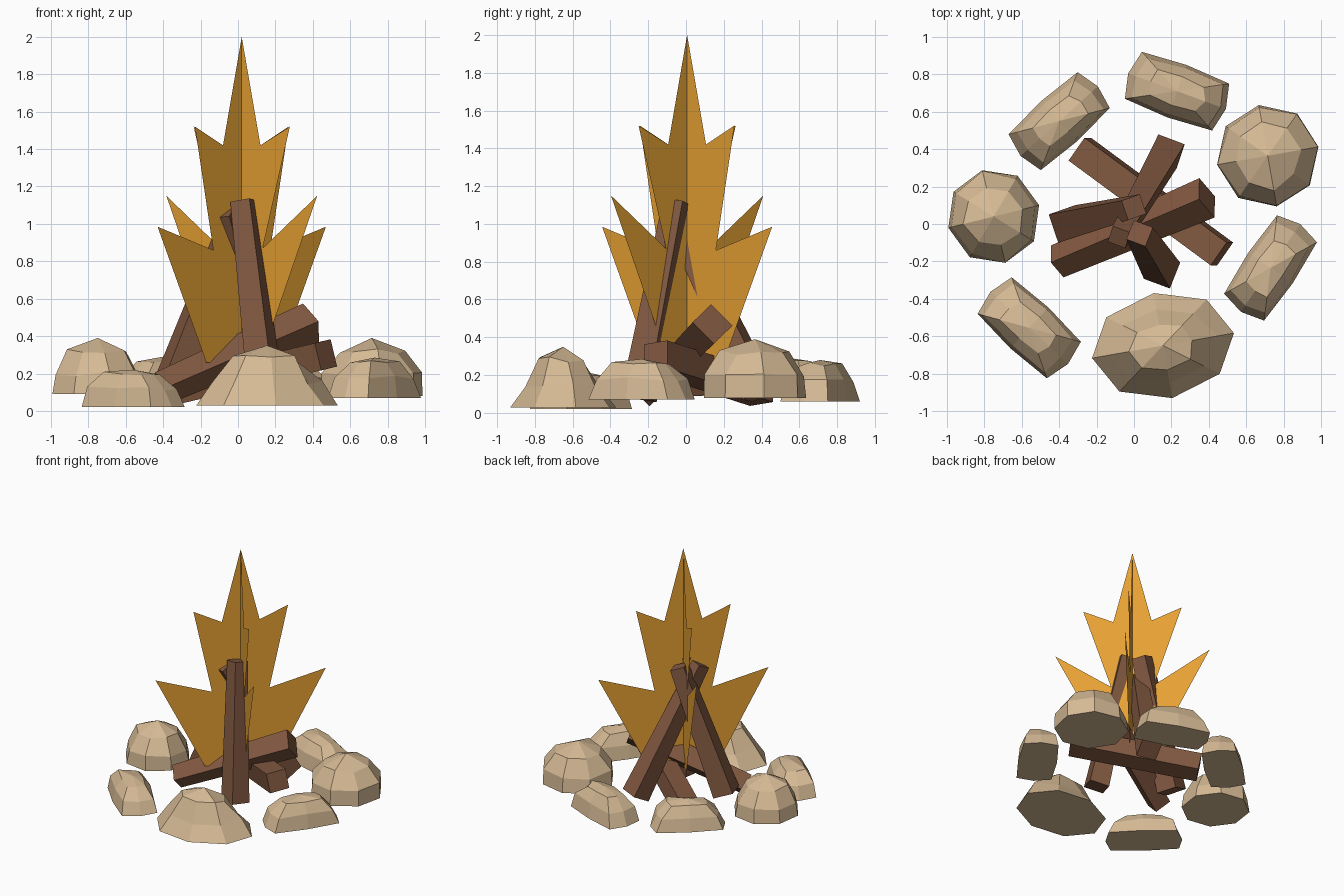
import bpy, bmesh, math, random
from mathutils import Vector, Matrix

if "Cube" in bpy.data.objects:
    bpy.data.objects.remove(bpy.data.objects["Cube"])

random.seed(4)


def material(name, rgb):
    m = bpy.data.materials.new(name)
    m.diffuse_color = (*rgb, 1)
    m.use_nodes = True
    m.node_tree.nodes["Principled BSDF"].inputs["Base Color"].default_value = m.diffuse_color
    return m


STONE = material("tan stone", (0.67, 0.49, 0.30))
WOOD = material("brown wood", (0.22, 0.098, 0.052))
FIRE = material("orange flame", (0.80, 0.36, 0.035))


def finish(name, bm, mat, fix_normals=True):
    if fix_normals:
        bmesh.ops.recalc_face_normals(bm, faces=bm.faces[:])
    me = bpy.data.meshes.new(name)
    bm.to_mesh(me)
    bm.free()
    me.materials.append(mat)
    ob = bpy.data.objects.new(name, me)
    bpy.context.collection.objects.link(ob)
    return ob


# Flame: two crossed flat sheets, each a mirrored jagged outline
def flame(name, half, angle):
    bm = bmesh.new()
    outline = half + [(-s, z) for s, z in reversed(half) if s > 0]
    a = math.radians(angle)
    k = math.sqrt(2)
    bm.faces.new([bm.verts.new((0.02 + s * k * math.cos(a), 0.006 + s * k * math.sin(a), z))
                  for s, z in outline])
    finish(name, bm, FIRE, False)


flame("flame_wide", [(0, 2.0), (0.10, 1.42), (0.25, 1.52), (0.152, 0.86),
                     (0.45, 0.985), (0.19, 0.26)], 45)
flame("flame_narrow", [(0, 2.0), (0.10, 1.42), (0.257, 1.52), (0.112, 0.87),
                       (0.403, 1.15), (0.09, 0.24)], -45)


# Logs: four-sided tapered beams between two points
def log(name, start, end, w0, w1, roll=0):
    p, q = Vector(start), Vector(end)
    d = (q - p).normalized()
    side = d.cross(Vector((0, 0, 1))).normalized()
    side = Matrix.Rotation(math.radians(roll), 3, d) @ side
    up = side.cross(d)
    bm = bmesh.new()
    rings = []
    for c, w in ((p, w0), (q, w1)):
        rings.append([bm.verts.new(c + (side * i + up * j) * w / 2)
                      for i, j in ((-1, -1), (1, -1), (1, 1), (-1, 1))])
    for i in range(4):
        j = (i + 1) % 4
        bm.faces.new((rings[0][i], rings[0][j], rings[1][j], rings[1][i]))
    bm.faces.new(rings[0])
    bm.faces.new(rings[1])
    finish(name, bm, WOOD)


log("leaning_log_front", (0.15, -0.25, 0.08), (0.03, -0.05, 1.12), 0.15, 0.11, 38)
log("leaning_log_back", (0.18, 0.39, 0.10), (-0.08, -0.07, 1.06), 0.15, 0.10, 10)
log("leaning_log_left", (-0.36, 0.00, 0.12), (0.0, 0.09, 1.08), 0.16, 0.11, 5)
log("lying_log_low", (-0.41, -0.20, 0.12), (0.39, 0.14, 0.47), 0.13, 0.16, 40)
log("lying_log_cross", (-0.29, 0.40, 0.12), (0.47, -0.16, 0.30), 0.15, 0.15, 8)


# Stones: faceted flat-bottomed domes built from stacked eight-sided rings
PROFILES = {
    "round": [(1.0, 0.0), (0.95, 0.36), (0.66, 0.78)],
    "dome": [(1.0, 0.08), (0.74, 0.42), (0.44, 0.80)],
    "block": [(1.0, 0.0), (0.86, 0.50), (0.54, 0.90)],
}


def stone(name, kind, x, y, z, rx, ry, h, angle):
    bm = bmesh.new()
    turn = Matrix.Rotation(math.radians(angle), 3, 'Z')
    rings = []
    for level, (s, t) in enumerate(PROFILES[kind]):
        ring = []
        for k in range(8):
            a = k * math.pi / 4
            r = s
            if kind == "block":
                r *= 1.30 if k % 2 else 1.03   # pushed-out corners
            jit = random.uniform(-0.05, 0.05) if level else 0
            v = Vector((math.cos(a) * rx * (r + jit), math.sin(a) * ry * (r + jit),
                        (t + jit) * h))
            ring.append(bm.verts.new(turn @ v + Vector((x, y, z))))
        rings.append(ring)
    for lo, hi in zip(rings, rings[1:]):
        for i in range(8):
            j = (i + 1) % 8
            bm.faces.new((lo[i], lo[j], hi[j], hi[i]))
    apex = bm.verts.new((x, y, z + h))
    for i in range(8):
        bm.faces.new((rings[-1][i], rings[-1][(i + 1) % 8], apex))
    bm.faces.new(rings[0])
    finish(name, bm, STONE)


stone("stone_back_left", "block", -0.40, 0.55, 0.08, 0.27, 0.14, 0.21, 42)
stone("stone_back", "block", 0.23, 0.71, 0.06, 0.27, 0.145, 0.22, -20)
stone("stone_right_back", "round", 0.715, 0.365, 0.08, 0.275, 0.275, 0.31, 10)
stone("stone_right", "block", 0.73, -0.235, 0.07, 0.275, 0.14, 0.215, 56)
stone("stone_front", "dome", 0.155, -0.65, 0.0, 0.385, 0.285, 0.35, 10)
stone("stone_front_left", "block", -0.56, -0.555, 0.02, 0.275, 0.145, 0.20, -43)
stone("stone_left", "round", -0.75, 0.04, 0.09, 0.25, 0.255, 0.30, 14)
